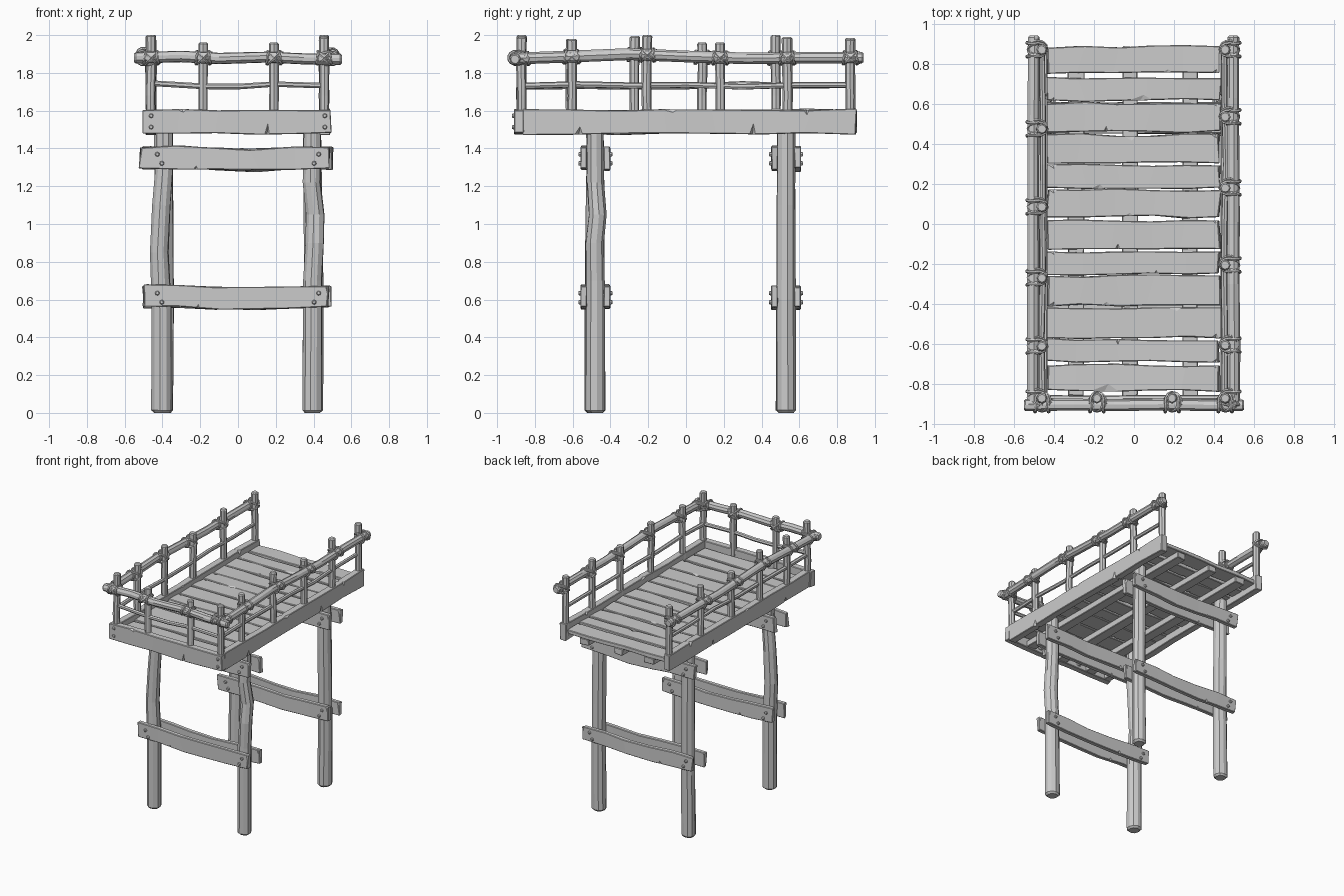
import bpy, bmesh, random
from math import cos, sin, pi
from mathutils import Vector as V

if "Cube" in bpy.data.objects:
    bpy.data.objects.remove(bpy.data.objects["Cube"])

random.seed(4)
J = lambda a: random.uniform(-a, a)


def make(name, bm):
    bmesh.ops.recalc_face_normals(bm, faces=bm.faces)
    me = bpy.data.meshes.new(name)
    bm.to_mesh(me)
    bm.free()
    ob = bpy.data.objects.new(name, me)
    bpy.context.scene.collection.objects.link(ob)
    return ob


def skin(bm, rings, closed=False):
    n, m = len(rings[0]), len(rings)
    for i in range(m if closed else m - 1):
        a, b = rings[i], rings[(i + 1) % m]
        for k in range(n):
            bm.faces.new((a[k], a[(k + 1) % n], b[(k + 1) % n], b[k]))
    if not closed:
        bm.faces.new(rings[0][::-1])
        bm.faces.new(rings[-1])


def pole(name, pts, r0, r1, sides=9, jit=0.04):
    """Faceted, slightly uneven pole with chamfered ends along a path."""
    bm = bmesh.new()
    pts = [V(p) for p in pts]
    d = (pts[-1] - pts[0]).normalized()
    u = d.orthogonal().normalized()
    w = d.cross(u)
    n = len(pts) - 1
    c = min(r0, r1) * 0.3
    prof = [(pts[0], r0 * 0.75), (pts[0] + d * c, r0)]
    prof += [(pts[i], r0 + (r1 - r0) * i / n) for i in range(1, n)]
    prof += [(pts[-1] - d * c, r1), (pts[-1], r1 * 0.75)]
    lumps = [1 + J(jit) for _ in range(sides)]
    rings = []
    for p, r in prof:
        rings.append([bm.verts.new(p + (u * cos(2 * pi * k / sides) + w * sin(2 * pi * k / sides))
                                   * r * (lumps[k] + J(jit))) for k in range(sides)])
    skin(bm, rings)
    return make(name, bm)


def board(name, p0, p1, width, thick, wdir, chips=(), jit=0.006, seg=5, wave=()):
    """Rough plank from p0 to p1; chips = (position 0-1, edge side, length, depth)."""
    p0, p1, w = V(p0), V(p1), V(wdir)
    d = (p1 - p0).normalized()
    t = d.cross(w)
    bm = bmesh.new()
    rings = []
    for i in range(seg + 1):
        c = p0.lerp(p1, i / seg) + w * (wave[i] if wave else 0)
        end = i in (0, seg)
        e = [J(jit), J(jit)]
        rings.append([bm.verts.new(c + w * (a * width / 2 + e[a > 0]) + t * (b * thick / 2 + J(jit * .3))
                                   + d * (J(jit * 1.5) if end else J(0.03)))
                      for a, b in ((-1, -1), (1, -1), (1, 1), (-1, 1))])
    skin(bm, rings)
    ob = make(name, bm)
    bv = ob.modifiers.new("bevel", 'BEVEL')
    bv.width, bv.segments = 0.004, 1
    cutter = None
    if chips:
        cb = bmesh.new()
        for f, s, length, depth in chips:
            c = p0.lerp(p1, f) + w * s * (width / 2 + 0.012)
            for face in (1, -1):
                o = c + t * face * (thick / 2 + 0.008)
                q = [o - d * length / 2, o + d * length / 2,
                     o - w * s * (depth + 0.02) + d * length * 0.15,
                     c + t * face * thick * 0.1]
                vs = [cb.verts.new(x) for x in q]
                bmesh.ops.convex_hull(cb, input=vs)
        cutter = make(name + "_cutter", cb)
        cutter.hide_render = True
        bo = ob.modifiers.new("chips", 'BOOLEAN')
        bo.operation, bo.solver, bo.object = 'DIFFERENCE', 'EXACT', cutter
    bpy.context.view_layer.update()
    me = bpy.data.meshes.new_from_object(ob.evaluated_get(bpy.context.evaluated_depsgraph_get()))
    ob.modifiers.clear()
    ob.data = me
    if cutter:
        bpy.data.objects.remove(cutter)
    return ob


def loop(bm, c, axis, rad, minor):
    """One turn of rope added to bm."""
    axis = V(axis).normalized()
    u = axis.orthogonal().normalized()
    w = axis.cross(u)
    rings = []
    for i in range(12):
        r = u * cos(pi * i / 6) + w * sin(pi * i / 6)
        rings.append([bm.verts.new(c + r * (rad + minor * cos(pi * k / 3)) + axis * minor * sin(pi * k / 3))
                      for k in range(6)])
    skin(bm, rings, True)


def lashing(name, post, rail, along):
    along, up = V(along), V((0, 0, 1))
    post, rail = V(post), V(rail)
    mid = (post + rail) / 2
    bm = bmesh.new()
    for o in (-0.034, 0.034):
        loop(bm, rail + along * o, along + up * o * 4, 0.034, 0.008)
    for s in (-1, 1):
        loop(bm, mid, along + up * s, 0.047, 0.008)
        loop(bm, mid + along * 0.01, along * 0.8 + up * s, 0.045, 0.007)
    make(name, bm)


def bolt(name, p, out):
    p, o = V(p), V(out)
    pole(name, [p - o * 0.01, p + o * 0.009], 0.013, 0.011, 8, 0)


# Legs
FY, BY = -0.48, 0.53
pole("front_left_leg", [(-.405, FY, 0), (-.405, FY, .55), (-.418, FY, .85), (-.405, FY, 1.1),
                        (-.39, FY, 1.3), (-.39, FY, 1.53)], .056, .046, 10)
pole("front_right_leg", [(.392, FY, 0), (.395, FY, .7), (.405, FY - .002, .9), (.408, FY + .012, 1.05),
                         (.39, FY, 1.22), (.395, FY, 1.53)], .054, .046, 10)
pole("back_left_leg", [(-.395, BY, 0), (-.39, BY, .5), (-.39, BY, 1), (-.395, BY, 1.53)], .053, .048, 10)
pole("back_right_leg", [(.395, BY, 0), (.40, BY, .6), (.395, BY, 1.1), (.39, BY, 1.53)], .053, .048, 10)

# Cross boards clamped on both sides of each leg pair, with bolts
for lname, ly in (("front", FY), ("back", BY)):
    for side in (-1, 1):
        for level, z, x0, x1 in (("upper", 1.345, -.52, .49), ("lower", .61, -.50, .48)):
            y = ly + side * 0.061
            nm = f"{lname}_{level}_brace_{'outer' if side < 0 else 'inner'}"
            if side > 0:
                x0, x1 = x0 + .02, x1 + .01
            board(nm, (x0, y, z + .003), (x1, y, z), .115, .034, (0, 0, 1),
                  [(.29, -1, .06, .03), (.99, 1, .03, .05)], .007, 5, (.005, .004, -.006, -.008, .002, .004))
            for sx in (-1, 1):
                for k in (-1, 1):
                    bolt(f"{nm}_bolt", (sx * .415 + k * .012 * sx, y + side * .02, z + k * .024), (0, side, 0))

# Deck joists
for i, x in enumerate((-.29, -.02, .28)):
    board(f"deck_joist_{i + 1}", (x, -.86, 1.505), (x, .885, 1.505), .08, .05, (1, 0, 0), (), .004)

# Deck planks
edges = [(.885, .75), (.73, .615), (.605, .46), (.445, .305), (.295, .18), (.172, .035), (.02, -.125),
         (-.135, -.25), (-.26, -.41), (-.42, -.565), (-.575, -.69), (-.705, -.835)]
for i, (a, b) in enumerate(edges):
    chips = [(random.uniform(.25, .75), random.choice((-1, 1)), random.choice((.05, .16, .26)),
              random.uniform(.02, .05))]
    chips.append((random.choice((.03, .97)), random.choice((-1, 1)), .1, .025))
    yy = (a + b) / 2
    board(f"deck_plank_{i + 1}", (-.435, yy + J(.004), 1.548), (.428, yy + J(.004), 1.548 + J(.004)),
          a - b, .034, (0, 1, 0), chips, .007)

# Frame boards around the deck
for nm, s in (("left", -1), ("right", 1)):
    board(f"{nm}_side_board", (s * .46, -.87, 1.54), (s * .46, .90, 1.542), .13, .056, (0, 0, 1),
          [(.17, -1, .07, .05), (.69, -1, .05, .07), (.85, 1, .06, .04), (.44, 1, .18, .015)], .005, 7)
board("front_board", (-.50, -.885, 1.54), (.49, -.885, 1.543), .128, .052, (0, 0, 1),
      [(.66, -1, .04, .07), (.2, 1, .12, .015)], .005)
for sx in (-1, 1):
    for k in (-1, 1):
        bolt("front_board_bolt", (sx * .46, -.912, 1.543 + k * .03), (0, -1, 0))

# Side railings: posts, top rail, thin middle rail, rope lashings
posts = {"left": (-.46, [(.87, 1.985), (.475, 2), (.085, 1.96), (-.27, 1.995), (-.61, 1.98), (-.87, 2)]),
         "right": (.455, [(.87, 1.98), (.535, 1.99), (.18, 1.96), (-.205, 2), (-.605, 1.98), (-.87, 1.99)])}
for nm, (x, lst) in posts.items():
    s = -1 if x < 0 else 1
    rx = x + s * .042
    zs = (1.875, 1.885, 1.898, 1.885, 1.875, 1.88, 1.88)
    pole(f"{nm}_top_rail", [(rx + J(.003), -.92 + 1.86 * i / 6, z) for i, z in enumerate(zs)], .032, .030)
    pole(f"{nm}_middle_rail", [(x + J(.006), -.87 + 1.75 * i / 6, 1.733 + J(.008)) for i in range(7)], .017, .015, 7)
    for i, (y, top) in enumerate(lst):
        pole(f"{nm}_post_{i + 1}", [(x, y, 1.5), (x + J(.005), y + J(.005), 1.68),
                                    (x + J(.004), y + J(.004), 1.84), (x, y, top)], .025, .027, 8)
        f = (y + .92) / 1.86 * 6
        k = min(int(f), 5)
        z = zs[k] + (zs[k + 1] - zs[k]) * (f - k)
        lashing(f"{nm}_lashing_{i + 1}", (x, y, z), (rx, y, z), (0, 1, 0))

# Front railing
pole("front_top_rail", [(-.55, -.905, 1.88), (-.3, -.903, 1.888), (-.1, -.905, 1.876), (.15, -.902, 1.884),
                        (.35, -.905, 1.874), (.55, -.905, 1.872)], .031, .03)
pole("front_middle_rail", [(-.46, -.87, 1.745), (-.18, -.872, 1.728), (0, -.87, 1.727),
                           (.19, -.868, 1.74), (.455, -.87, 1.732)], .016, .015, 7)
for i, x in enumerate((-.46, -.185, .19, .455)):
    if 0 < i < 3:
        pole(f"front_post_{i}", [(x, -.87, 1.5), (x + J(.004), -.87, 1.72), (x, -.87, 1.96)], .024, .026, 8)
    lashing(f"front_lashing_{i + 1}", (x, -.87, 1.88), (x, -.905, 1.88), (1, 0, 0))
